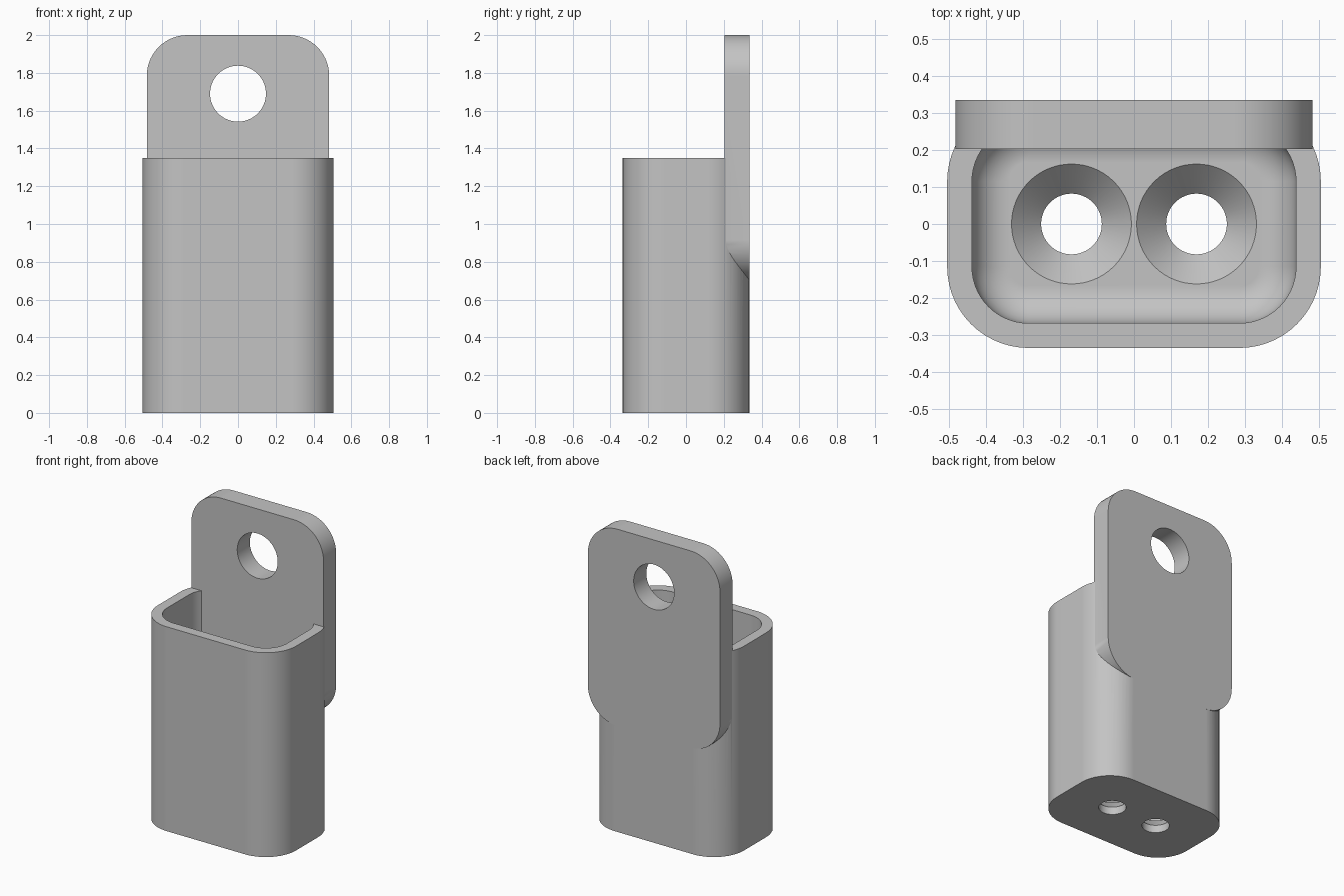
import bpy
import bmesh
from math import cos, sin, pi

if "Cube" in bpy.data.objects:
    bpy.data.objects.remove(bpy.data.objects["Cube"])

grey = bpy.data.materials.new("plain grey")
grey.use_nodes = True
grey.diffuse_color = (0.55, 0.55, 0.55, 1)
grey.node_tree.nodes["Principled BSDF"].inputs["Base Color"].default_value = grey.diffuse_color

WALL, FLOOR, FILLET = 0.067, 0.13, 0.1
HALF_X, HALF_Y, CUP_TOP, CORNER = 0.505, 0.335, 1.35, 0.22


def rounded_rect(half_w, half_h, r, steps=14):
    """Counter-clockwise outline of a rounded rectangle."""
    pts = []
    for k, (sx, sy) in enumerate([(1, 1), (-1, 1), (-1, -1), (1, -1)]):
        for i in range(steps + 1):
            a = (k + i / steps) * pi / 2
            pts.append((sx * (half_w - r) + r * cos(a), sy * (half_h - r) + r * sin(a)))
    return pts


def circle(r, n=64):
    return [(r * cos(2 * pi * i / n), r * sin(2 * pi * i / n)) for i in range(n)]


def loft(name, rings):
    """Skin a closed solid through rings of equal point count."""
    bm = bmesh.new()
    loops = [[bm.verts.new(p) for p in ring] for ring in rings]
    for a, b in zip(loops, loops[1:]):
        for i in range(len(a)):
            j = (i + 1) % len(a)
            bm.faces.new((a[i], a[j], b[j], b[i]))
    bm.faces.new(loops[0][::-1])
    bm.faces.new(loops[-1])
    bmesh.ops.recalc_face_normals(bm, faces=bm.faces)
    mesh = bpy.data.meshes.new(name)
    bm.to_mesh(mesh)
    bm.free()
    mesh.materials.append(grey)
    obj = bpy.data.objects.new(name, mesh)
    bpy.context.collection.objects.link(obj)
    return obj


def combine(target, other, operation):
    """Apply a boolean and discard the second solid."""
    mod = target.modifiers.new(operation, "BOOLEAN")
    mod.operation, mod.solver, mod.object = operation, "EXACT", other
    bpy.context.view_layer.objects.active = target
    bpy.ops.object.modifier_apply(modifier=mod.name)
    bpy.data.objects.remove(other)


def flat_ring(inset, z):
    pts = rounded_rect(HALF_X - inset, HALF_Y - inset, CORNER - inset)
    return [(x, y, z) for x, y in pts]


# Tub body: outer wall, rim, inner wall, filleted floor
rings = [flat_ring(0, 0), flat_ring(0, CUP_TOP), flat_ring(WALL, CUP_TOP)]
for i in range(9):
    a = i / 8 * pi / 2
    rings.append(flat_ring(WALL + FILLET * (1 - cos(a)), FLOOR + FILLET * (1 - sin(a))))
holder = loft("wall_holder", rings)

# Back mounting plate with rounded corners
outline = rounded_rect(0.483, 0.65, 0.215)
plate = loft("back_plate", [[(x, y, z + 1.35) for x, z in outline] for y in (0.203, HALF_Y)])
combine(holder, plate, "UNION")

# Hanging hole through the plate
hole = loft("hanging_hole", [[(x, y, z + 1.69) for x, z in circle(0.148)] for y in (0.1, 0.5)])
combine(holder, hole, "DIFFERENCE")

# Two countersunk floor holes
for side in (-1, 1):
    profile = [(0.082, -0.1), (0.082, FLOOR - 0.08), (0.162, FLOOR), (0.162, FLOOR + 0.02)]
    sink = loft("floor_hole", [[(x + side * 0.169, y, z) for x, y in circle(r)] for r, z in profile])
    combine(holder, sink, "DIFFERENCE")

# Smooth curves, crisp edges
bpy.ops.object.select_all(action="DESELECT")
holder.select_set(True)
bpy.context.view_layer.objects.active = holder
bpy.ops.object.shade_smooth_by_angle(angle=pi / 6)
weighted = holder.modifiers.new("Weighted normals", "WEIGHTED_NORMAL")
weighted.keep_sharp = True
